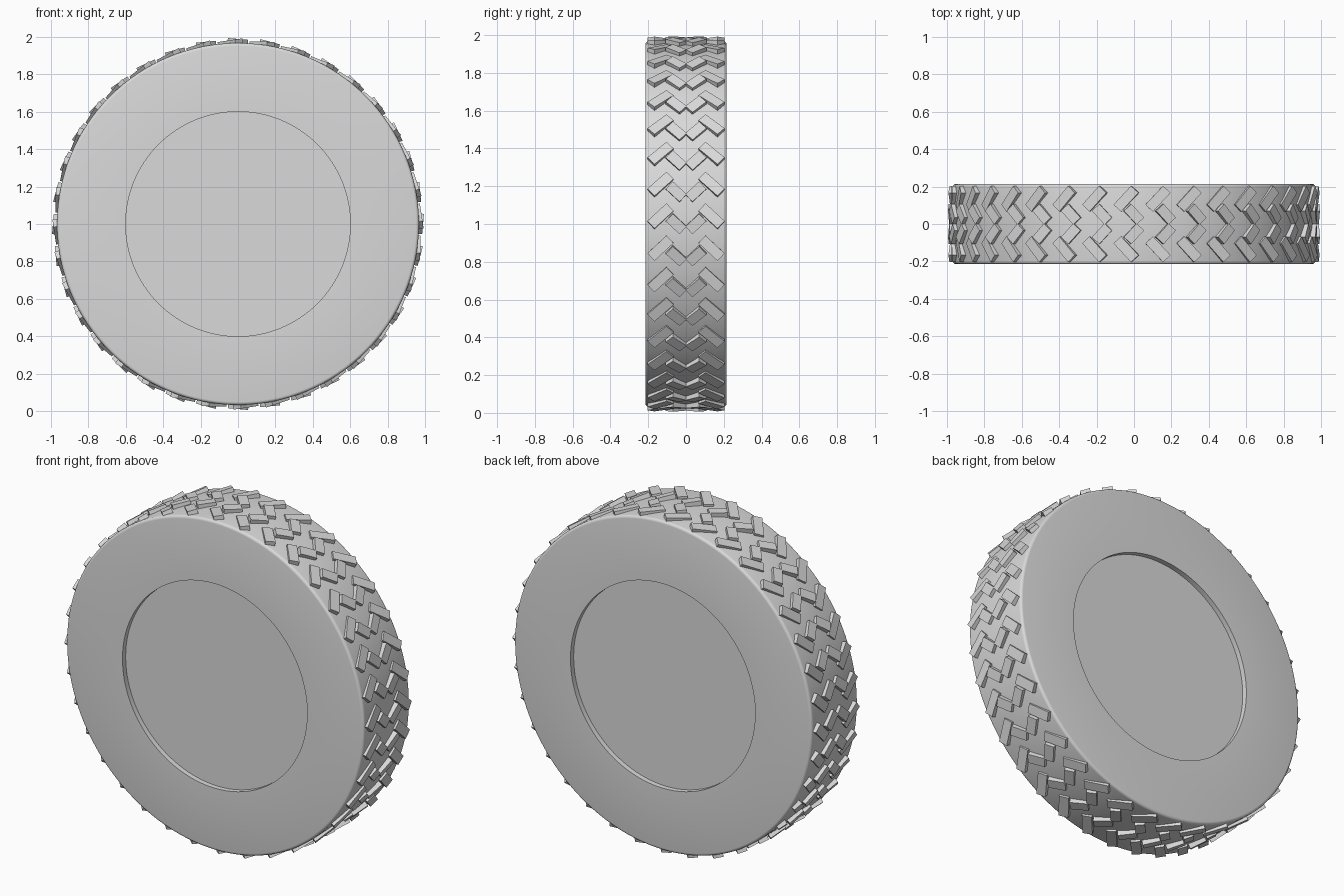
import bpy, bmesh, math
from mathutils import Matrix, Vector

cube = bpy.data.objects.get("Cube")
if cube:
    bpy.data.objects.remove(cube, do_unlink=True)

RADIUS, HALF_WIDTH = 0.967, 0.215
HUB_RADIUS, HUB_DEPTH = 0.6, 0.03
BEVEL, COUNT = 0.016, 36

grey = bpy.data.materials.new("plain grey")
grey.use_nodes = True
grey.diffuse_color = (0.7, 0.7, 0.7, 1)
grey.node_tree.nodes["Principled BSDF"].inputs["Base Color"].default_value = (0.7, 0.7, 0.7, 1)


def make_object(name, bm):
    bmesh.ops.recalc_face_normals(bm, faces=bm.faces)
    mesh = bpy.data.meshes.new(name)
    bm.to_mesh(mesh)
    bm.free()
    mesh.materials.append(grey)
    obj = bpy.data.objects.new(name, mesh)
    obj.location.z = 1
    bpy.context.collection.objects.link(obj)
    return obj


# Tyre body: half profile with rounded shoulder, mirrored and spun about y
half = [(0, HALF_WIDTH - HUB_DEPTH), (HUB_RADIUS, HALF_WIDTH - HUB_DEPTH), (HUB_RADIUS, HALF_WIDTH)]
for i in range(5):
    a = math.pi / 2 * i / 4
    half.append((RADIUS - BEVEL + BEVEL * math.sin(a), HALF_WIDTH - BEVEL + BEVEL * math.cos(a)))
profile = half + [(r, -y) for r, y in reversed(half)]
bm = bmesh.new()
verts = [bm.verts.new((r, y, 0)) for r, y in profile]
edges = [bm.edges.new(pair) for pair in zip(verts, verts[1:])]
bmesh.ops.spin(bm, geom=verts + edges, cent=(0, 0, 0), axis=(0, 1, 0),
               angle=math.tau, steps=128, use_duplicate=False)
bmesh.ops.remove_doubles(bm, verts=bm.verts, dist=0.0001)
bmesh.ops.dissolve_degenerate(bm, edges=bm.edges, dist=0.0001)
body = make_object("tyre_body", bm)
bpy.context.view_layer.objects.active = body
body.select_set(True)
bpy.ops.object.shade_smooth_by_angle(angle=math.radians(35))
body.select_set(False)


# Tread blocks: slanted boxes in mirrored pairs around the rim
def tread_ring(name, phase, offset, length, top, yaw, tilt):
    bm = bmesh.new()
    depth, width = 0.05, 0.055
    for i in range(COUNT):
        angle = math.radians(phase) + math.tau * i / COUNT
        for side in (-1, 1):
            place = (Matrix.Rotation(-angle, 4, 'Y')
                     @ Matrix.Translation((top, side * offset, 0))
                     @ Matrix.Rotation(-math.radians(tilt), 4, 'Y')
                     @ Matrix.Rotation(side * math.radians(yaw), 4, 'X')
                     @ Matrix.Translation((-depth / 2, 0, 0))
                     @ Matrix.Diagonal(Vector((depth, length, width, 1))))
            bmesh.ops.create_cube(bm, size=1, matrix=place)
    return make_object(name, bm)


tread_ring("outer_tread_blocks", 2.5, 0.135, 0.138, 0.983, -43, 6)
tread_ring("inner_tread_blocks", 0, 0.052, 0.1, 0.989, 43, -5)
